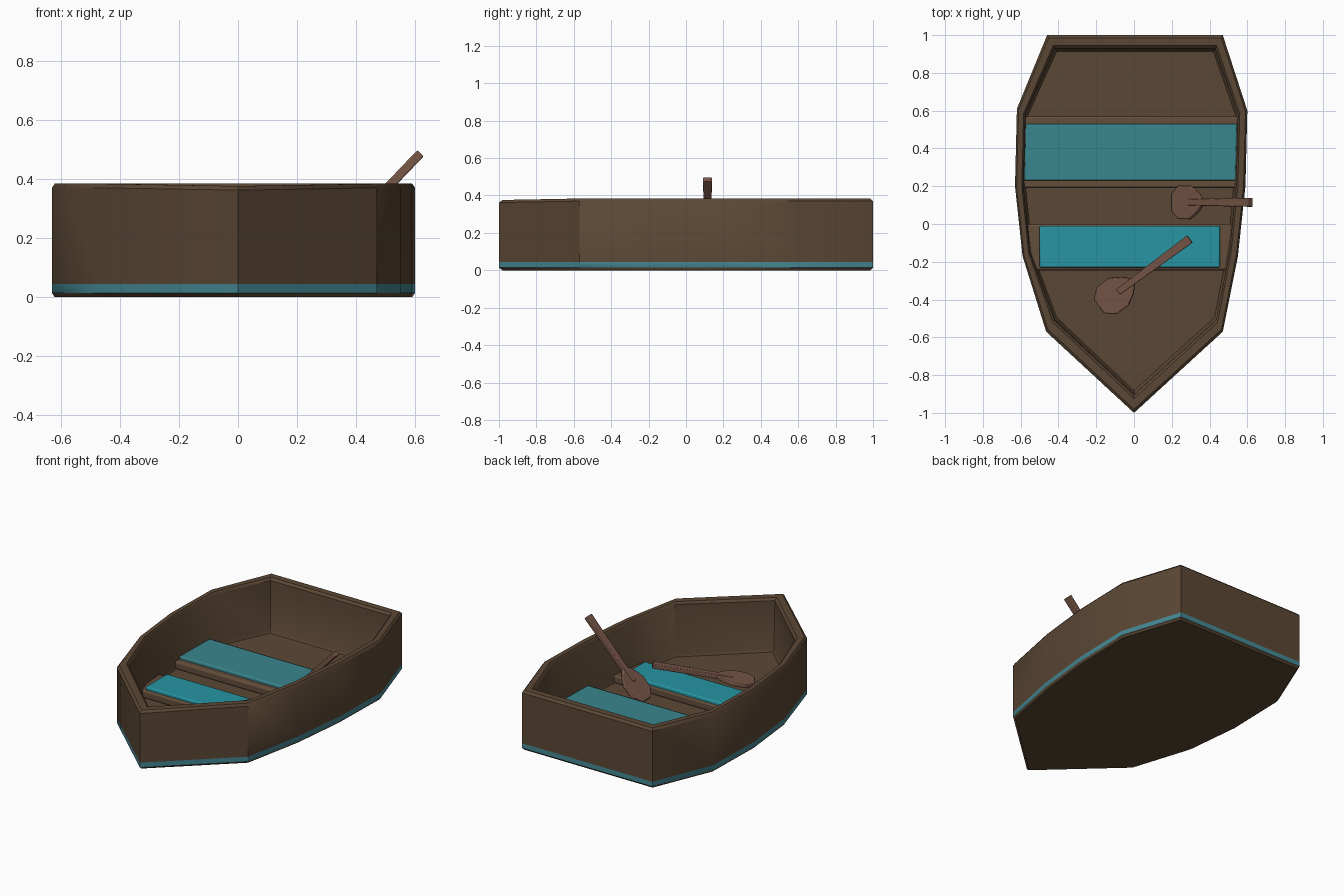
import bpy, bmesh, math
from mathutils import Vector, Matrix

if "Cube" in bpy.data.objects:
    bpy.data.objects.remove(bpy.data.objects["Cube"])


def material(name, rgb):
    m = bpy.data.materials.new(name)
    m.diffuse_color = (*rgb, 1)
    m.use_nodes = True
    m.node_tree.nodes["Principled BSDF"].inputs["Base Color"].default_value = m.diffuse_color
    return m


HULL = material("hull_brown", (0.105, 0.064, 0.035))
WOOD = material("plank_brown", (0.125, 0.075, 0.042))
OAR = material("oar_brown", (0.19, 0.095, 0.065))
TEAL = material("seat_teal", (0.02, 0.30, 0.36))
FADED = material("seat_faded_teal", (0.04, 0.24, 0.27))
STRIPE = material("stripe_teal", (0.06, 0.25, 0.30))


def finish(name, bm, mats, bevel=0.0):
    bmesh.ops.recalc_face_normals(bm, faces=bm.faces)
    me = bpy.data.meshes.new(name)
    bm.to_mesh(me)
    bm.free()
    for m in mats:
        me.materials.append(m)
    ob = bpy.data.objects.new(name, me)
    bpy.context.collection.objects.link(ob)
    if bevel:
        b = ob.modifiers.new("bevel", 'BEVEL')
        b.width, b.segments = bevel, 2
    bpy.ops.object.select_all(action='DESELECT')
    ob.select_set(True)
    bpy.context.view_layer.objects.active = ob
    bpy.ops.object.shade_smooth_by_angle(angle=math.radians(35))
    return ob


def prism(bm, pts, z0, z1):
    lo = [bm.verts.new((x, y, z0)) for x, y in pts]
    hi = [bm.verts.new((x, y, z1)) for x, y in pts]
    n = len(pts)
    bm.faces.new(lo[::-1])
    bm.faces.new(hi)
    for i in range(n):
        j = (i + 1) % n
        bm.faces.new((lo[i], lo[j], hi[j], hi[i]))


# Hull: rings blended between the outer and inner plan outlines
outer = [(-0.46, 1), (0.47, 1), (0.60, 0.60), (0.59, 0.2), (0.55, -0.17), (0.47, -0.57),
         (0, -1), (-0.465, -0.57), (-0.59, -0.17), (-0.63, 0.2), (-0.62, 0.61)]
inner = [(-0.42, 0.93), (0.43, 0.93), (0.55, 0.58), (0.54, 0.2), (0.505, -0.15), (0.435, -0.51),
         (0, -0.905), (-0.42, -0.51), (-0.55, -0.15), (-0.585, 0.2), (-0.575, 0.58)]
TOP = 0.384
sections = [(0.2, 0.0), (0, 0.014), (0, 0.045), (0, TOP - 0.014), (0.2, TOP),
            (0.8, TOP), (1, TOP - 0.014), (1.1, 0.055), (1.25, 0.04)]
bm = bmesh.new()
rings = []
for t, z in sections:
    ring = []
    for a, b in zip(outer, inner):
        p = Vector(a).lerp(Vector(b), t)
        drop = 0.008 if (z > 0.3 and a[1] < -0.9) else 0
        ring.append(bm.verts.new((p.x, p.y, z - drop)))
    rings.append(ring)
n = len(outer)
for k in range(len(rings) - 1):
    for i in range(n):
        j = (i + 1) % n
        f = bm.faces.new((rings[k][i], rings[k][j], rings[k + 1][j], rings[k + 1][i]))
        f.material_index = 1 if k == 1 else 0
bm.faces.new(rings[0])
bm.faces.new(rings[-1])
finish("hull", bm, [HULL, STRIPE])


# Seat supports and seat boards
def board(name, corners, z0, z1, mat, bevel):
    bm = bmesh.new()
    prism(bm, corners, z0, z1)
    finish(name, bm, [mat], bevel)


board("rear_seat_support", [(-0.59, 0.19), (0.55, 0.19), (0.56, 0.57), (-0.585, 0.57)],
      0.035, 0.088, WOOD, 0.012)
board("rear_seat", [(-0.58, 0.23), (0.54, 0.23), (0.545, 0.53), (-0.575, 0.53)],
      0.07, 0.108, FADED, 0.008)
board("front_seat_support", [(-0.54, -0.245), (0.49, -0.245), (0.525, 0), (-0.565, 0)],
      0.035, 0.088, WOOD, 0.012)
board("front_seat", [(-0.5, -0.23), (0.455, -0.23), (0.455, -0.01), (-0.5, -0.01)],
      0.07, 0.108, TEAL, 0.008)


# Oars: faceted blade and tapered square shaft, running along local x
def oar(name, tip, end):
    tip, end = Vector(tip), Vector(end)
    length = (end - tip).length
    bm = bmesh.new()
    half = [(0, 0.045), (0.05, 0.088), (0.13, 0.09), (0.19, 0.055), (0.225, 0.02)]
    prism(bm, [(x, -w) for x, w in half] + [(x, w) for x, w in half[::-1]], -0.012, 0.012)
    prism(bm, [(0.13, -0.017), (length, -0.024), (length, 0.024), (0.13, 0.017)], -0.015, 0.015)
    ax = (end - tip).normalized()
    ay = Vector((0, 0, 1)).cross(ax).normalized()
    rot = Matrix((ax, ay, ax.cross(ay))).transposed().to_4x4()
    bm.transform(Matrix.Translation(tip) @ rot)
    finish(name, bm, [OAR], 0.004)


oar("raised_oar", (0.205, 0.115, 0.055), (0.618, 0.115, 0.487))
oar("lying_oar", (-0.185, -0.435, 0.068), (0.295, -0.08, 0.185))
